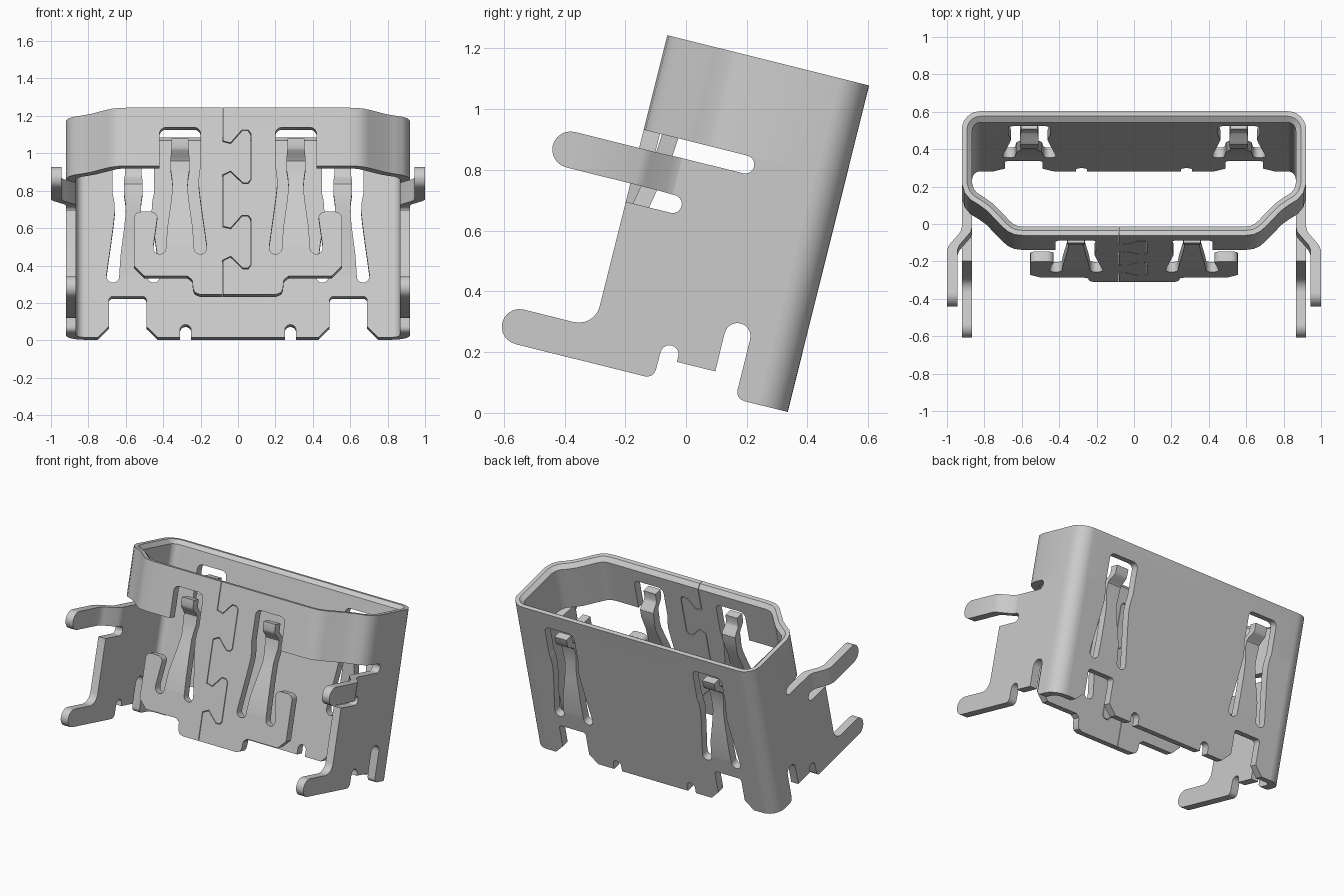
import bpy, bmesh, math
from mathutils import Matrix, Vector

if "Cube" in bpy.data.objects:
    bpy.data.objects.remove(bpy.data.objects["Cube"])

T = 0.055          # sheet thickness
W = 0.92           # half width
FRONT = -0.685     # outer depth of the front wall
TOP, SPLIT = 1.108, 0.787
TILT = Matrix.Translation((0, 0.335, 0.003)) @ Matrix.Rotation(math.radians(-14), 4, 'X')

GREY = (0.6, 0.6, 0.6, 1)
steel = bpy.data.materials.new("light grey steel")
steel.use_nodes = True
steel.diffuse_color = GREY
steel.node_tree.nodes["Principled BSDF"].inputs["Base Color"].default_value = GREY

parts = []


def arc(cx, cy, r, a0, a1, n=10):
    angles = [math.radians(a0 + (a1 - a0) * i / n) for i in range(n + 1)]
    return [(cx + r * math.cos(a), cy + r * math.sin(a)) for a in angles]


def mirrored(half):
    return half + [(-x, v) for x, v in reversed(half)]


def finish(name, bm, keep=True):
    bmesh.ops.recalc_face_normals(bm, faces=bm.faces)
    bm.transform(TILT)
    me = bpy.data.meshes.new(name)
    bm.to_mesh(me)
    bm.free()
    me.materials.append(steel)
    ob = bpy.data.objects.new(name, me)
    bpy.context.collection.objects.link(ob)
    if keep:
        parts.append(ob)
    else:
        ob.hide_render = True
    return ob


def loft(name, loops, closed=False, keep=True):
    """Skin a list of equal point loops, capped or joined end to end."""
    bm = bmesh.new()
    rings = [[bm.verts.new(p) for p in loop] for loop in loops]
    pairs = list(zip(rings, rings[1:]))
    if closed:
        pairs.append((rings[-1], rings[0]))
    else:
        bm.faces.new(rings[0])
        bm.faces.new(rings[-1])
    for a, b in pairs:
        for i in range(len(a)):
            j = (i + 1) % len(a)
            bm.faces.new((a[i], a[j], b[j], b[i]))
    return finish(name, bm, keep)


def prism(name, outline, axis, lo, hi, keep=True):
    place = {'x': lambda p, t: (t, p[0], p[1]),
             'y': lambda p, t: (p[0], t, p[1]),
             'z': lambda p, t: (p[0], p[1], t)}[axis]
    return loft(name, [[place(p, t) for p in outline] for t in (lo, hi)], keep=keep)


def inset(loop, dist):
    """Offset a closed clockwise loop inwards."""
    out = []
    for i, p in enumerate(loop):
        p = Vector(p)
        a = (p - Vector(loop[i - 1])).normalized()
        b = (Vector(loop[(i + 1) % len(loop)]) - p).normalized()
        n = Vector((a.y + b.y, -a.x - b.x)).normalized()
        out.append(tuple(p + n * dist / max(0.3, n.dot(Vector((a.y, -a.x))))))
    return out


def cut(ob, cutters):
    for c in cutters:
        m = ob.modifiers.new("cut", 'BOOLEAN')
        m.object, m.operation, m.solver = c, 'DIFFERENCE', 'EXACT'
    dg = bpy.context.evaluated_depsgraph_get()
    me = bpy.data.meshes.new_from_object(ob.evaluated_get(dg))
    ob.modifiers.clear()
    ob.data = me


# Collar: closed ring with a chamfered inner rim
half = arc(0.82, -0.1, 0.1, 90, 0) + [
    (W, -0.40), (0.905, -0.45), (0.875, -0.487), (0.83, -0.515), (0.79, -0.545),
    (0.70, -0.64), (0.675, -0.662), (0.64, -0.679), (0.59, FRONT)]
outer = mirrored(half)
mid, inner = inset(outer, T * 0.5), inset(outer, T)
levels = [(outer, SPLIT), (outer, TOP), (mid, TOP), (inner, TOP - 0.025), (inner, SPLIT)]
collar = loft("collar", [[(x, y, h) for x, y in lp] for lp, h in levels], closed=True)

# Back wall with bottom notches
back_wall = prism("back_wall", mirrored(
    [(0.25, 0)] + arc(0.28, 0.04, 0.03, 180, 0) + [(0.31, 0), (0.43, 0), (0.49, 0.06)]
    + arc(0.51, 0.205, 0.02, 180, 90, 4) + arc(0.67, 0.205, 0.02, 90, 0, 4)
    + [(0.69, 0.06), (0.75, 0), (0.82, 0), (0.82, SPLIT)]), 'y', -T, 0)

# Front plate with hooks at both lower corners
front_plate = prism("front_plate", mirrored(
    [(0.30, SPLIT), (0.30, 0.42), (0.43, 0.42)]
    + arc(0.465, 0.5, 0.035, 180, 90, 4) + arc(0.52, 0.5, 0.035, 90, 0, 4)
    + [(0.555, 0.236), (0.5, 0.18), (0.27, 0.18), (0.245, 0.16), (0.24, 0.11),
       (0.23, 0.09), (0.205, 0.08)]), 'y', FRONT, FRONT + T)

# Side walls, rear corners and bent upper legs
side = ([(-0.1, SPLIT)] + arc(-0.333, 0.757, 0.03, 90, -90)
        + [(-0.54, 0.727), (-0.54, 0.603)] + arc(-0.533, 0.573, 0.03, 90, -90)
        + [(FRONT, 0.543)] + arc(-0.755, 0.187, 0.07, 0, -90, 6)
        + arc(-0.925, 0.0585, 0.0585, 90, 270) + arc(-0.485, 0.03, 0.03, -90, 0, 4)
        + arc(-0.424, 0.09, 0.03, 180, 0) + [(-0.394, 0.072), (-0.264, 0.072)]
        + arc(-0.221, 0.2025, 0.043, 180, 0) + arc(-0.148, 0.03, 0.03, 180, 270, 4)
        + [(-0.1, 0)])
leg = [(-0.54, 0, 0.062), (-0.57, 0.008, 0.061), (-0.64, 0.067, 0.06), (-0.67, 0.08, 0.06)]
leg += [(-0.903 - 0.06 * math.sin(a), 0.08, max(0.004, 0.06 * math.cos(a)))
        for a in [math.radians(15 * i) for i in range(7)]]
for s, label in ((1, "left"), (-1, "right")):
    prism(label + "_side_wall", side, 'x', s * (W - T), s * W)
    corner = arc(0.82, -0.1, 0.1, 90, 0) + arc(0.82, -0.1, 0.1 - T, 0, 90)
    prism(label + "_rear_corner", [(s * x, y) for x, y in corner], 'z', 0, SPLIT)
    loops = []
    for d, off, w in leg:
        xi, xo = s * (W - T + off), s * (W + off)
        loops.append([(xi, d, 0.665 - w), (xo, d, 0.665 - w),
                      (xo, d, 0.665 + w), (xi, d, 0.665 + w)])
    loft(label + "_upper_leg", loops)

# Spring fingers and the openings around them
opening = mirrored(arc(0.075, 0.965, 0.035, 90, 0, 4) + [
    (0.11, 0.79), (0.102, 0.75), (0.098, 0.69), (0.108, 0.60), (0.142, 0.35)]
    + arc(0.109, 0.335, 0.034, 0, -180, 8) + [(0.075, 0.342)])
finger = [(0.342, 0, 0.075), (0.45, 0.006, 0.068), (0.60, 0.035, 0.048), (0.68, 0.05, 0.04),
          (0.73, 0.058, 0.043), (0.78, 0.062, 0.05), (0.83, 0.06, 0.05), (0.85, 0.045, 0.05),
          (0.875, 0.012, 0.047), (0.89, 0.004, 0.045), (0.94, 0.002, 0.045)]
back_cutters, front_cutters = [], []
for wall, cx, y0, inward, store in (("back", 0.56, 0, -1, back_cutters),
                                    ("front", 0.31, FRONT, 1, front_cutters)):
    for s, label in ((1, "left"), (-1, "right")):
        c = s * cx
        store.append(prism("opening_cutter", [(c + x, h) for x, h in opening],
                           'y', y0 - 0.1, y0 + 0.1, keep=False))
        loops = []
        for h, off, w in finger:
            ya, yb = y0 + inward * off, y0 + inward * (off + T)
            loops.append([(c - w, ya, h), (c + w, ya, h), (c + w, yb, h), (c - w, yb, h)])
        loft(f"{wall}_{label}_spring_finger", loops)

# Interlocking dovetail seam in the front, a hairline of even width
tab = [(-0.08, 0.925), (-0.04, 0.915), (0.02, 0.985), (0.055, 0.985), (0.07, 0.965),
       (0.07, 0.71), (0.055, 0.69), (0.025, 0.69), (-0.04, 0.755), (-0.08, 0.735)]
seam = [(-0.08, 1.2)] + tab + [(x, h - 0.47) for x, h in tab] + [(-0.08, 0)]
shifted = inset(seam + [(-1, 0), (-1, 1.2)], 0.004)[:len(seam)]
front_cutters.append(prism("seam_cutter", seam + shifted[::-1], 'y',
                           FRONT - 0.1, FRONT + 0.1, keep=False))

cut(collar, back_cutters + front_cutters)
cut(back_wall, back_cutters)
cut(front_plate, front_cutters)
for c in back_cutters + front_cutters:
    bpy.data.objects.remove(c)

# Smooth the bends, keep cut edges sharp
bpy.ops.object.select_all(action='DESELECT')
for ob in parts:
    ob.select_set(True)
bpy.context.view_layer.objects.active = collar
bpy.ops.object.shade_smooth_by_angle(angle=math.radians(32))
